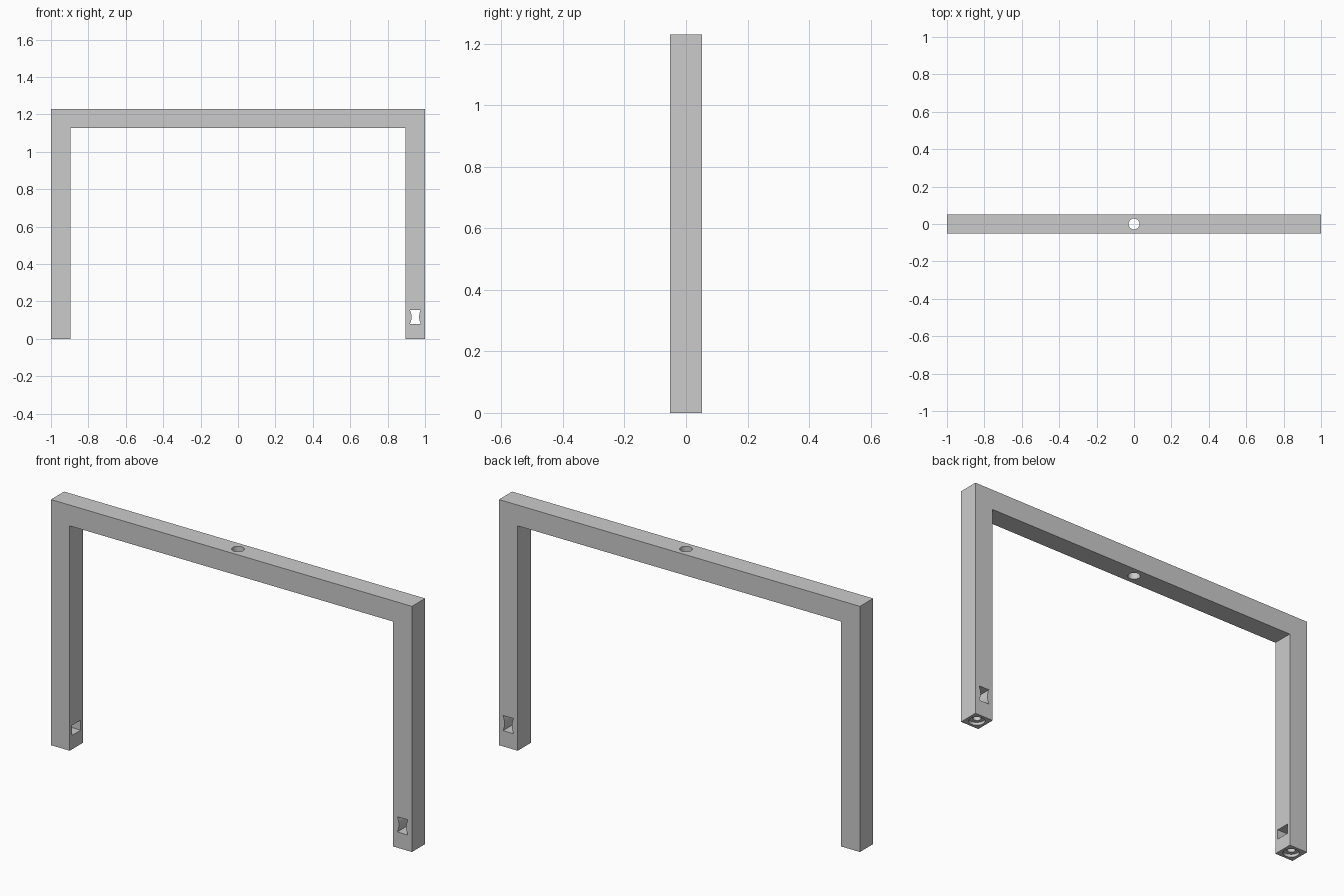
import bpy, bmesh, math
from mathutils import Matrix, Vector

if "Cube" in bpy.data.objects:
    bpy.data.objects.remove(bpy.data.objects["Cube"])

T, H = 0.104, 1.23          # bar thickness, overall height
LEG = 1 - T / 2             # leg centre in x


def prism(name, pts, depth, matrix=Matrix()):
    """Extrude a 2D outline along local z, centred, then place it."""
    bm = bmesh.new()
    face = bm.faces.new([bm.verts.new((a, b, -depth / 2)) for a, b in pts])
    ext = bmesh.ops.extrude_face_region(bm, geom=[face])
    bmesh.ops.translate(bm, vec=(0, 0, depth),
                        verts=[g for g in ext["geom"] if isinstance(g, bmesh.types.BMVert)])
    bmesh.ops.transform(bm, matrix=matrix, verts=bm.verts)
    bmesh.ops.recalc_face_normals(bm, faces=bm.faces)
    me = bpy.data.meshes.new(name)
    bm.to_mesh(me)
    bm.free()
    ob = bpy.data.objects.new(name, me)
    bpy.context.collection.objects.link(ob)
    return ob


def circle(r, n=40):
    return [(r * math.cos(2 * math.pi * i / n), r * math.sin(2 * math.pi * i / n)) for i in range(n)]


def hourglass(w, h, pinch, n=10):
    side = [(w / 2 - pinch * math.cos(math.pi * t) ** 1, h * t)
            for t in [i / n - 0.5 for i in range(n + 1)]]
    return side + [(-x, -y) for x, y in side]


def cut(target, cutter):
    mod = target.modifiers.new(cutter.name, 'BOOLEAN')
    mod.operation, mod.solver, mod.object = 'DIFFERENCE', 'EXACT', cutter
    cutter.hide_render = True
    cutter.hide_set(True)


UPRIGHT = Matrix.Rotation(math.pi / 2, 4, 'X')
move = Matrix.Translation

# portal frame: two legs and a top beam in one outline
i = 1 - T
frame = prism("portal_frame", [(-1, 0), (-i, 0), (-i, H - T), (i, H - T), (i, 0),
                               (1, 0), (1, H), (-1, H)], T, UPRIGHT)

# vertical hole through the beam
cut(frame, prism("beam_hole_cutter", circle(0.029), 0.3, move((0, 0, H - T / 2))))

# hourglass window through the right leg, front to back
cut(frame, prism("right_window_cutter", hourglass(0.058, 0.076, 0.009), 0.3,
                 move((LEG, 0, 0.117)) @ UPRIGHT))

# blind pocket in the inner face of the left leg
cut(frame, prism("left_pocket_cutter", [(-0.035, -0.025), (0.035, -0.025), (0.035, 0.025), (-0.035, 0.025)],
                 0.14, move((-i, 0, 0.095)) @ UPRIGHT.to_3x3().to_4x4()
                 @ Matrix.Rotation(math.pi / 2, 4, 'Y')))

# stepped round sockets under both feet
for side, x in (("left", -LEG), ("right", LEG)):
    cut(frame, prism(side + "_socket_cutter", circle(0.038), 0.03, move((x, 0, 0))))
    cut(frame, prism(side + "_bolt_hole_cutter", circle(0.019), 0.12, move((x, 0, 0))))

bpy.ops.object.select_all(action='DESELECT')
frame.select_set(True)
bpy.context.view_layer.objects.active = frame
for m in list(frame.modifiers):
    bpy.ops.object.modifier_apply(modifier=m.name)
bpy.ops.object.shade_smooth_by_angle(angle=math.radians(30))
